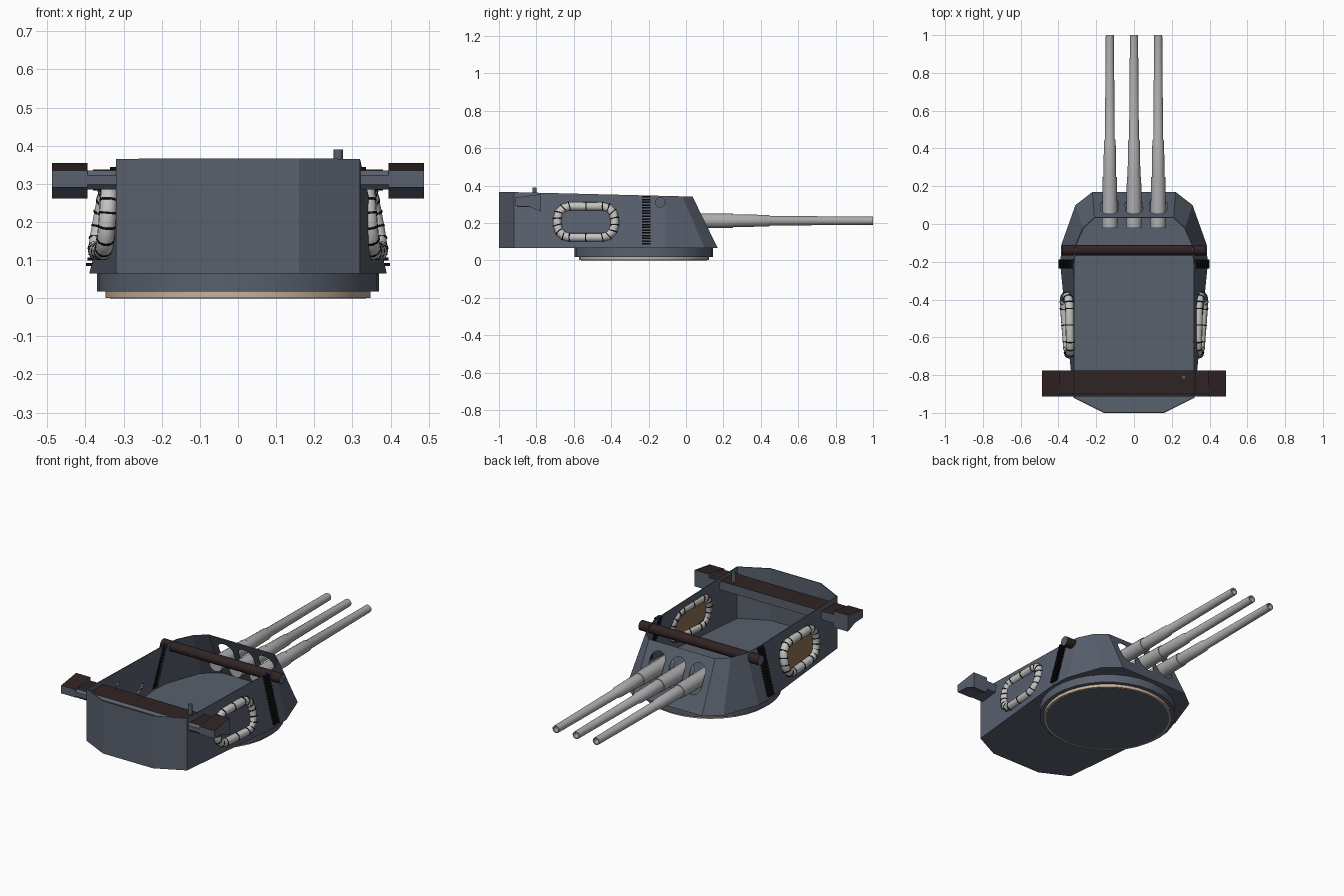
import bpy, bmesh, math
from mathutils import Vector, Matrix

cube = bpy.data.objects.get("Cube")
if cube:
    bpy.data.objects.remove(cube, do_unlink=True)


def material(name, *rgb):
    m = bpy.data.materials.new(name)
    m.use_nodes = True
    m.diffuse_color = (*rgb, 1)
    m.node_tree.nodes["Principled BSDF"].inputs["Base Color"].default_value = (*rgb, 1)
    return m


ARMOUR = material("armour grey", .1, .118, .155)
STEEL = material("pale steel", .42, .42, .43)
CANVAS = material("raft canvas", .55, .55, .54)
TAN = material("tan", .58, .44, .32)
WOOD = material("wood", .27, .165, .085)
BROWN = material("dark brown", .03, .017, .017)
BLACK = material("black", .005, .005, .005)


def finish(name, bm, *mats, smooth=None):
    bmesh.ops.recalc_face_normals(bm, faces=bm.faces)
    mesh = bpy.data.meshes.new(name)
    bm.to_mesh(mesh)
    bm.free()
    ob = bpy.data.objects.new(name, mesh)
    bpy.context.collection.objects.link(ob)
    for m in mats:
        mesh.materials.append(m)
    if smooth:
        select(ob)
        bpy.ops.object.shade_smooth_by_angle(angle=math.radians(smooth))
    return ob


def select(ob):
    bpy.ops.object.select_all(action='DESELECT')
    ob.select_set(True)
    bpy.context.view_layer.objects.active = ob


def bridge(bm, a, b):
    n = len(a)
    return [bm.faces.new((a[i], a[(i + 1) % n], b[(i + 1) % n], b[i])) for i in range(n)]


def prism(name, profile, x0, x1, *mats):
    """Extrude a (y, z) profile along x."""
    bm = bmesh.new()
    a, b = ([bm.verts.new((x, y, z)) for y, z in profile] for x in (x0, x1))
    bridge(bm, a, b)
    bm.faces.new(a)
    bm.faces.new(b)
    return finish(name, bm, *mats)


def cylinder(name, r, depth, centre, rot, sides, *mats, smooth=40):
    bm = bmesh.new()
    bmesh.ops.create_cone(bm, cap_ends=True, segments=sides, radius1=r, radius2=r, depth=depth,
                          matrix=Matrix.Translation(centre) @ rot)
    return finish(name, bm, *mats, smooth=smooth)


def tube(name, path, r, mat, closed=False, sides=3):
    """Sweep a round section along a path."""
    cu = bpy.data.curves.new(name, 'CURVE')
    cu.dimensions = '3D'
    cu.bevel_depth, cu.bevel_resolution, cu.use_fill_caps = r, sides, True
    sp = cu.splines.new('POLY')
    sp.points.add(len(path) - 1)
    for p, co in zip(sp.points, path):
        p.co = (*co, 1)
    sp.use_cyclic_u = closed
    ob = bpy.data.objects.new(name, cu)
    bpy.context.collection.objects.link(ob)
    cu.materials.append(mat)
    select(ob)
    bpy.ops.object.convert(target='MESH')
    bpy.ops.object.shade_smooth_by_angle(angle=math.radians(50))
    return ob


FLOOR_Z = .065
ALONG_X = Matrix.Rotation(math.pi / 2, 4, 'Y')
ALONG_Y = Matrix.Rotation(math.pi / 2, 4, 'X')
UPRIGHT = Matrix.Identity(4)


def roof_z(y):
    return .341 + (.035 - y) * .025


def wall_x(y, z):
    """Outer surface of the sloping side wall."""
    t = (z - FLOOR_Z) / (roof_z(y) - FLOOR_Z)
    return (.39 + (y + .22) * .1) * (1 - t) + .32 * t


# Open gunhouse: floor plus sloping walls
low = [(.22, .17), (.31, .1), (.385, -.11), (.39, -.22), (.32, -.92), (.16, -1)]
high = [(.21, .035), (.27, -.02), (.31, -.11), (.32, -.22), (.32, -.92), (.16, -1)]
mirrored = lambda pts: pts + [(-x, y) for x, y in reversed(pts)]
bm = bmesh.new()
bottom = [bm.verts.new((x, y, FLOOR_Z)) for x, y in mirrored(low)]
top = [bm.verts.new((x, y, roof_z(y))) for x, y in mirrored(high)]
bridge(bm, bottom, top)
bm.faces.new(bottom)
house = finish("gunhouse", bm, ARMOUR)
# outward normals, whichever way the open shell was resolved
if house.data.polygons[-1].normal.z > 0:
    house.data.flip_normals()
solid = house.modifiers.new("thickness", 'SOLIDIFY')
solid.thickness, solid.offset = .005, -1

# Gun ports cut through the front plate
GUNS = (-.128, 0, .128)
for gx in GUNS:
    bm = bmesh.new()
    outline = []
    for i in range(24):
        a = math.tau * i / 24
        outline.append((gx + .047 * math.cos(a),
                        .225 + .047 * math.sin(a) + (.03 if i < 12 else -.03)))
    a, b = ([bm.verts.new((x, y, z)) for x, z in outline] for y in (-.03, .3))
    bridge(bm, a, b)
    bm.faces.new(a)
    bm.faces.new(b)
    cutter = finish("port_cutter", bm, ARMOUR)
    cutter.hide_render = True
    cut = house.modifiers.new("port", 'BOOLEAN')
    cut.operation, cut.solver, cut.object = 'DIFFERENCE', 'EXACT', cutter
select(house)
for m in list(house.modifiers):
    bpy.ops.object.modifier_apply(modifier=m.name)
for ob in [o for o in bpy.data.objects if o.name.startswith("port_cutter")]:
    bpy.data.objects.remove(ob, do_unlink=True)

# Gun barrels: stepped lathe with a hollow muzzle
steps = [(-.02, 0), (-.02, .041), (.25, .038), (.25, .034), (.44, .031), (.45, .026),
         (1, .0215), (1, .015), (.96, .015), (.96, 0)]
for gx in GUNS:
    bm = bmesh.new()
    verts = [bm.verts.new((gx + r, y, .212)) for y, r in steps]
    edges = [bm.edges.new(p) for p in zip(verts, verts[1:])]
    bmesh.ops.spin(bm, geom=verts + edges, cent=(gx, 0, .212), axis=(0, 1, 0),
                   angle=math.tau, steps=20)
    bmesh.ops.remove_doubles(bm, verts=bm.verts, dist=.0002)
    for f in bm.faces:
        c = f.calc_center_median()
        f.material_index = int(c.y > .95 and math.hypot(c.x - gx, c.z - .212) < .0155)
    finish("gun_barrel", bm, STEEL, TAN, smooth=30)

# Turret ring and its tan base band
cylinder("turret_ring", .37, .047, (0, -.225, .0415), UPRIGHT, 32, ARMOUR, smooth=20)
band = cylinder("base_band", .348, .02, (0, -.225, .01), UPRIGHT, 32, TAN, smooth=20)
cylinder("base_plate", .336, .004, (0, -.225, .0015), UPRIGHT, 32, ARMOUR)
for v in band.data.vertices:
    v.co.z = max(v.co.z, .001)

# Rangefinder: long middle tube with a hooded block at each end
middle = [(-.9, .335), (-.912, .322), (-.912, .298), (-.9, .285), (-.775, .285), (-.775, .335)]
hood = [(-.912, .335), (-.912, .29), (-.84, .287), (-.775, .261), (-.775, .355)]
parts = [prism("rangefinder_tube", middle, -.4, .4, ARMOUR, BROWN)]
parts += [prism("rangefinder_hood", hood, s * .395, s * .488, ARMOUR, BROWN) for s in (-1, 1)]
for ob in parts:
    for p in ob.data.polygons:
        p.material_index = int(p.normal.z > .9)

# Cross roller, with grey end caps
roller = cylinder("cross_roller", .028, .76, (0, -.138, .31), ALONG_X, 16, BROWN, ARMOUR)
for p in roller.data.polygons:
    p.material_index = int(abs(p.normal.x) > .9)

# Roof post
cylinder("roof_post", .012, .06, (.263, -.81, .36), UPRIGHT, 12, ARMOUR)


def raft_path(r, half_y, half_z, side, lift, per_corner=3):
    """Rounded rectangle lying on the side wall."""
    pts = []
    for k, (sy, sz) in enumerate(((1, 1), (-1, 1), (-1, -1), (1, -1))):
        for i in range(per_corner + 1):
            a = math.pi / 2 * (k + i / per_corner)
            y = -.535 + sy * (half_y - r) + r * math.cos(a)
            z = .206 + sz * (half_z - r) + r * math.sin(a)
            pts.append(Vector((side * (wall_x(y, z) + lift), y, z)))
    return pts


for side in (-1, 1):
    # Life raft: padded ring, rope bands and a wooden floor
    ring = raft_path(.065, .153, .083, side, .011)
    tube("raft_ring", ring, .023, CANVAS, closed=True)
    n = len(ring)
    for i in range(n):
        a, b = ring[i], ring[(i + 1) % n]
        d = (b - a).normalized() * .003
        spots = [a] + ([a.lerp(b, .5)] if (b - a).length > .1 else [])
        for c in spots:
            tube("raft_rope", [c - d, c + d], .0245, BLACK)
    bm = bmesh.new()
    floor = [bm.verts.new(p) for p in raft_path(.06, .145, .075, side, .006)]
    hub = bm.verts.new(sum((v.co for v in floor), Vector()) / n)
    for i in range(n):
        bm.faces.new((floor[i], floor[(i + 1) % n], hub))
    finish("raft_floor", bm, WOOD)

    # Ladder rungs up the side wall
    bm = bmesh.new()
    for i in range(18):
        z = .088 + i * .0148
        where = Matrix.Translation((side * (wall_x(-.212, z) + .003), -.212, z))
        bmesh.ops.create_cube(bm, matrix=where @ Matrix.Diagonal((.022, .046, .008, 1)))
    finish("ladder", bm, BLACK)
